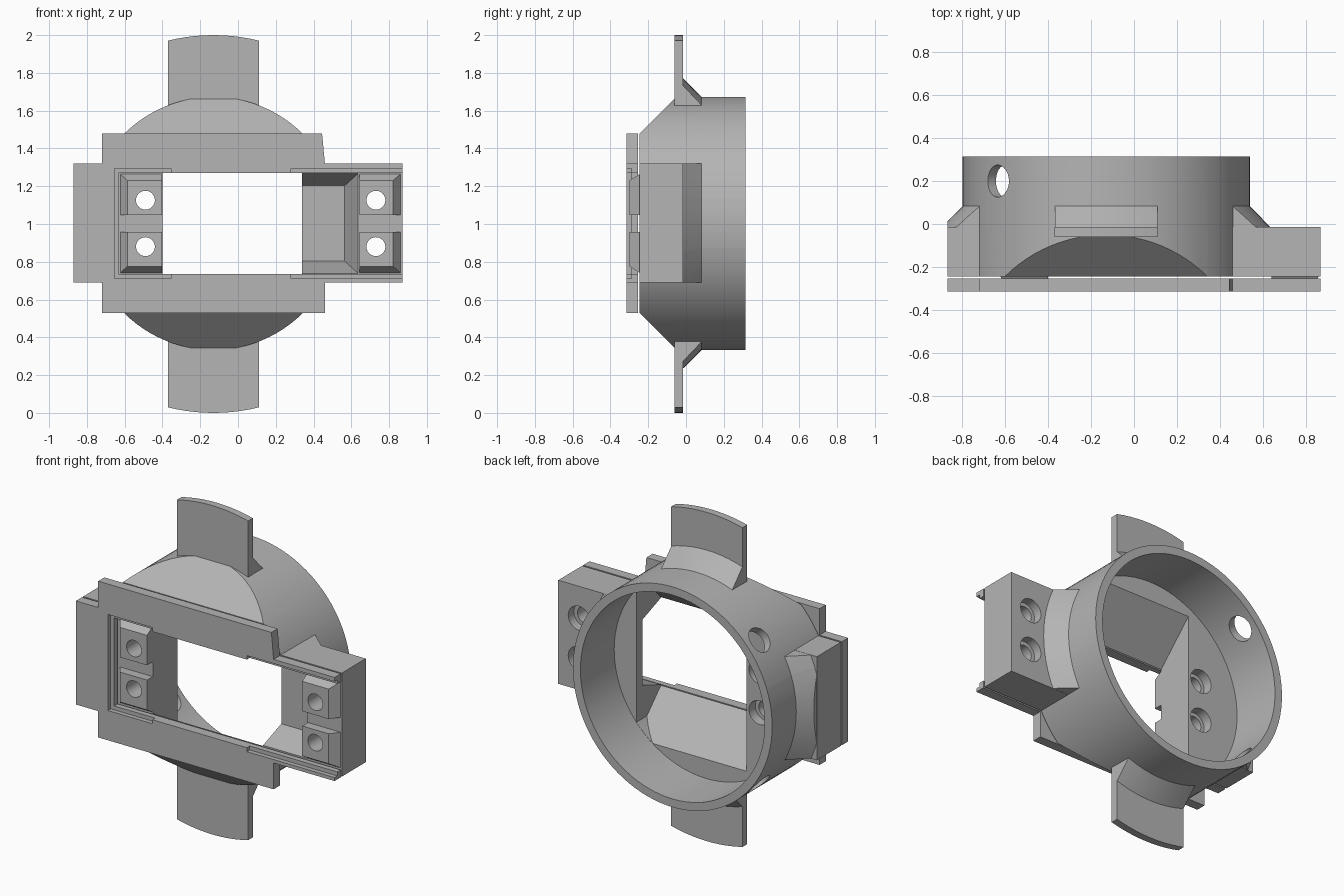
import bpy, bmesh, math
from mathutils import Matrix, Vector

if "Cube" in bpy.data.objects:
    bpy.data.objects.remove(bpy.data.objects["Cube"], do_unlink=True)

CX, CZ = -0.13, 1.003          # ring axis
FRONT, BACK = -0.245, -0.015   # front and back of the wings and pads' base

grey = bpy.data.materials.new("plain grey")
grey.use_nodes = True
grey.diffuse_color = (0.46, 0.46, 0.46, 1)
grey.node_tree.nodes["Principled BSDF"].inputs["Base Color"].default_value = grey.diffuse_color


def rect(x0, x1, z0, z1):
    return [(x0, z0), (x1, z0), (x1, z1), (x0, z1)]


def circle(x, z, r, n=96):
    return [(x + r * math.cos(2 * math.pi * i / n), z + r * math.sin(2 * math.pi * i / n))
            for i in range(n)]


def make(name, bm):
    bmesh.ops.recalc_face_normals(bm, faces=bm.faces)
    mesh = bpy.data.meshes.new(name)
    bm.to_mesh(mesh)
    bm.free()
    mesh.materials.append(grey)
    ob = bpy.data.objects.new(name, mesh)
    bpy.context.collection.objects.link(ob)
    return ob


def loft(name, y0, poly0, y1, poly1=None):
    """Solid between two matching outlines in x and z."""
    bm = bmesh.new()
    a = [bm.verts.new((x, y0, z)) for x, z in poly0]
    b = [bm.verts.new((x, y1, z)) for x, z in (poly1 or poly0)]
    bm.faces.new(a)
    bm.faces.new(b[::-1])
    for i in range(len(a)):
        j = (i + 1) % len(a)
        bm.faces.new((a[i], b[i], b[j], a[j]))
    return make(name, bm)


def combine(target, tool, operation):
    mod = target.modifiers.new("combine", 'BOOLEAN')
    mod.operation, mod.solver, mod.object = operation, 'EXACT', tool
    bpy.context.view_layer.objects.active = target
    bpy.ops.object.modifier_apply(modifier=mod.name)
    bpy.data.objects.remove(tool, do_unlink=True)
    return target


def cut(target, tool):
    return combine(target, tool, 'DIFFERENCE')


def join(target, tool):
    return combine(target, tool, 'UNION')


def clip(target, tool):
    return combine(target, tool, 'INTERSECT')


# Round housing with sloped top and bottom
housing = loft("ring_housing", FRONT, circle(CX, CZ, 0.67), 0.315)
for s in (1, -1):
    cut(housing, loft("slope", FRONT - 0.02, rect(-1, 1, CZ + s * 0.455, CZ + s * 0.9),
                      -0.06, rect(-1, 1, CZ + s * 0.66, CZ + s * 0.9)))

# Side wings, top and bottom lugs
join(housing, loft("wings", FRONT, rect(-0.87, 0.87, 0.69, 1.32), BACK))
lugs = loft("lugs", -0.06, circle(CX, 1.0, 1.0, 128), BACK)
clip(lugs, loft("lug_width", -0.2, rect(-0.37, 0.11, -0.5, 2.5), 0.2))
# keep the front slopes open between the lugs
cut(lugs, loft("lug_gap", -0.3, rect(-1, 1, CZ - 0.6, CZ + 0.6), 0.3))
join(housing, lugs)

# Conical gussets behind wings and lugs
for area in (rect(-0.369, 0.109, -0.5, 2.5), rect(-0.869, 0.869, 0.691, 1.319)):
    gusset = loft("gusset", -0.03, circle(CX, CZ, 0.782), 0.105, circle(CX, CZ, 0.648))
    clip(gusset, loft("gusset_area", -0.2, area, 0.3))
    join(housing, gusset)

# Screw pads with chamfered outer sides
for s in (1, -1):
    for inner, top, base in ((-0.402, -0.585, -0.63), (0.642, 0.82, 0.869)):
        join(housing, loft("pad", -0.3, rect(inner, top, CZ + s * 0.045, CZ + s * 0.227),
                           -0.235, rect(inner, base, CZ + s * 0.045, CZ + s * 0.268)))

# Round cavity, flared window and side pocket
cut(housing, loft("cavity", -0.01, circle(CX, CZ, 0.62), 0.5))
flare = loft("flare", FRONT - 0.02, rect(-0.4, 0.34, CZ - 0.248, CZ + 0.248),
             0.01, rect(-0.4, 0.34, CZ - 0.523, CZ + 0.523))
clip(flare, loft("flare_limit", -0.5, circle(CX, CZ, 0.619), 0.5))
cut(housing, flare)
cut(housing, loft("window", -0.4, rect(-0.4, 0.34, CZ - 0.267, CZ + 0.267), 0.05))
cut(housing, loft("pocket", FRONT - 0.01, rect(0.2, 0.64, CZ - 0.268, CZ + 0.268),
                  -0.07, rect(0.2, 0.565, CZ - 0.2, CZ + 0.2)))

# Counterbored screw holes
for x in (-0.49, 0.73):
    for s in (1, -1):
        z = CZ + s * 0.123
        cut(housing, loft("screw_hole", -0.5, circle(x, z, 0.05, 32), 0.05))
        cut(housing, loft("counterbore", -0.07, circle(x, z, 0.073, 32), 0.05))

# Two radial holes through the ring wall
for s in (1, -1):
    a = math.radians(41)
    way = Vector((-math.cos(a), 0, s * math.sin(a)))
    bm = bmesh.new()
    place = Matrix.Translation(Vector((CX, 0.2, CZ)) + way * 0.65)
    bmesh.ops.create_cone(bm, cap_ends=True, segments=32, radius1=0.075, radius2=0.075, depth=0.25,
                          matrix=place @ way.to_track_quat('Z', 'Y').to_matrix().to_4x4())
    cut(housing, make("radial_hole", bm))

# Front frame, open on one side, with stepped rails
outline = [(-0.87, 0.69), (-0.72, 0.69), (-0.72, 0.53), (0.46, 0.53), (0.46, 0.69), (0.87, 0.69),
           (0.87, 1.32), (0.46, 1.32), (0.445, 1.48), (-0.72, 1.48), (-0.72, 1.32), (-0.87, 1.32)]
frame = loft("front_frame", -0.315, outline, -0.255)
cut(frame, loft("frame_window", -0.5, rect(-0.632, 1.2, CZ - 0.268, CZ + 0.268), 0))
for x0, x1 in ((-0.655, -0.355), (0.28, 1.2)):
    cut(frame, loft("rail_step", -0.5, rect(x0, x1, CZ - 0.292, CZ + 0.292), -0.288))

# Smooth the round walls, keep the edges sharp
for ob in (housing, frame):
    bpy.ops.object.select_all(action='DESELECT')
    ob.select_set(True)
    bpy.context.view_layer.objects.active = ob
    bpy.ops.object.shade_smooth_by_angle(angle=math.radians(25))
